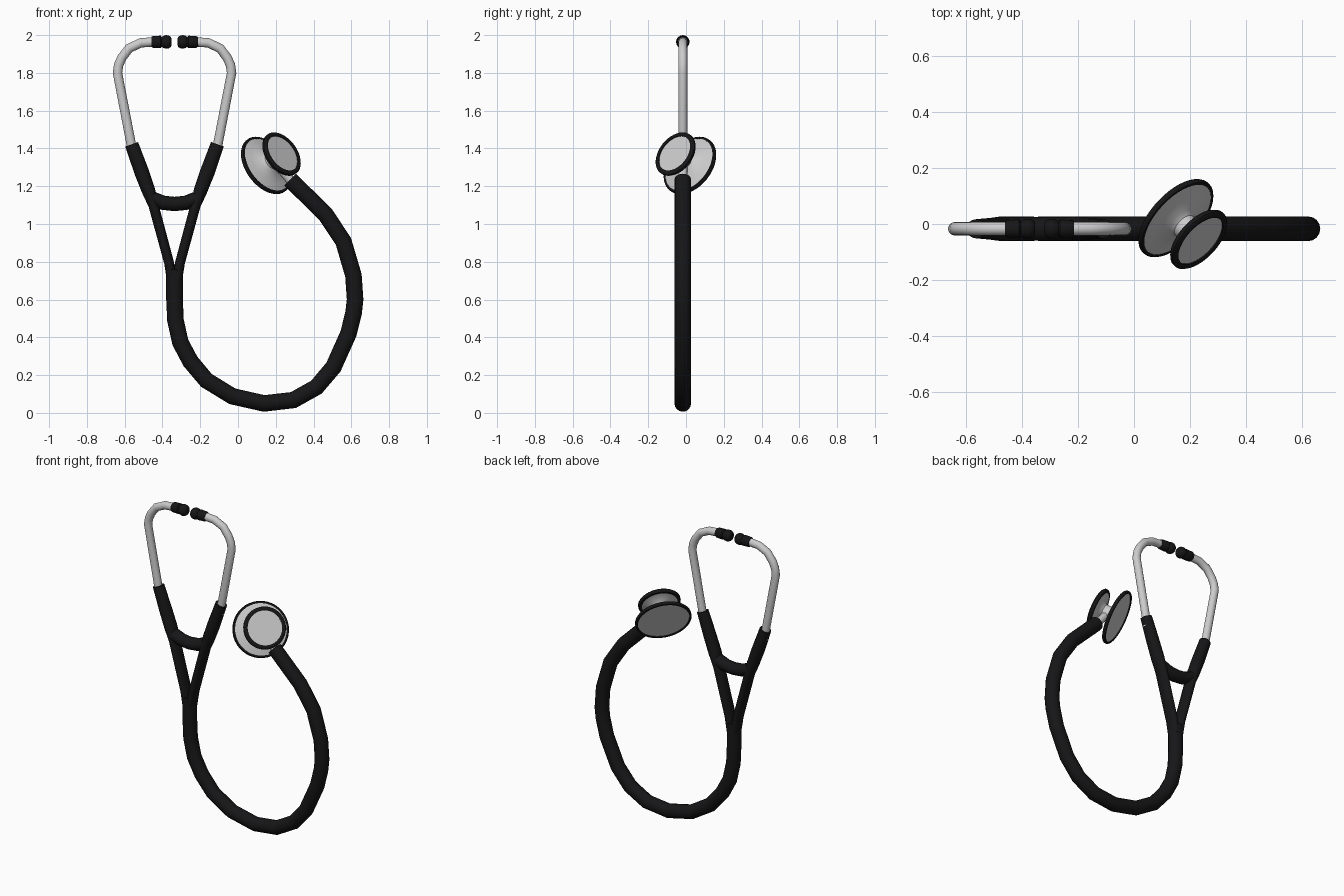
import bpy, bmesh
from math import cos, sin, pi, radians
from mathutils import Vector

if "Cube" in bpy.data.objects:
    bpy.data.objects.remove(bpy.data.objects["Cube"])

Y0 = -0.017      # plane the tubing lies in
MID = -0.336     # symmetry line of the headset

black = bpy.data.materials.new("black_rubber")
black.diffuse_color = (0.008, 0.008, 0.009, 1)
black.use_nodes = True
black.node_tree.nodes["Principled BSDF"].inputs["Base Color"].default_value = black.diffuse_color


def skin(name, rings, mat=None, closed=False, angle=40):
    """Bridge a list of point rings into a capped (or closed) surface."""
    bm = bmesh.new()
    vr = [[bm.verts.new(p) for p in r] for r in rings]
    n = len(vr[0])
    pairs = list(zip(vr, vr[1:])) + ([(vr[-1], vr[0])] if closed else [])
    for a, b in pairs:
        for i in range(n):
            j = (i + 1) % n
            bm.faces.new((a[i], a[j], b[j], b[i]))
    if not closed:
        bm.faces.new(vr[0])
        bm.faces.new(vr[-1])
    bmesh.ops.recalc_face_normals(bm, faces=bm.faces)
    me = bpy.data.meshes.new(name)
    bm.to_mesh(me)
    bm.free()
    ob = bpy.data.objects.new(name, me)
    bpy.context.collection.objects.link(ob)
    if mat:
        me.materials.append(mat)
    bpy.ops.object.select_all(action='DESELECT')
    bpy.context.view_layer.objects.active = ob
    ob.select_set(True)
    bpy.ops.object.shade_smooth_by_angle(angle=radians(angle))
    return ob


def tube(name, path, radii, mat=None, sides=16):
    """Sweep along an xz path; radii = (in-plane, depth) per point or one pair."""
    pts = [Vector((x, Y0, z)) for x, z in path]
    if not isinstance(radii, list):
        radii = [radii] * len(pts)
    rings = []
    for i, p in enumerate(pts):
        a, b = pts[max(i - 1, 0)], pts[min(i + 1, len(pts) - 1)]
        d1 = (p - a).normalized() if p != a else Vector()
        d2 = (b - p).normalized() if b != p else Vector()
        m = (d1 + d2).normalized().cross(Vector((0, 1, 0)))
        ra, rb = radii[i]
        rings.append([p + m * ra * cos(2 * pi * k / sides)
                      + Vector((0, rb * sin(2 * pi * k / sides), 0)) for k in range(sides)])
    return skin(name, rings, mat)


def lathe(name, profile, origin, axis, mat=None, closed=False, sides=40):
    """Revolve (distance along axis, radius) points around an axis."""
    q = Vector(axis).to_track_quat('Z', 'Y')
    o = Vector(origin)
    rings = [[o + q @ Vector((r * cos(2 * pi * k / sides), r * sin(2 * pi * k / sides), s))
              for k in range(sides)] for s, r in profile]
    return skin(name, rings, mat, closed)


# Main hose
tube("main_hose", [(-.336, .76), (-.336, .60), (-.331, .49), (-.305, .373), (-.252, .273),
                   (-.167, .172), (-.03, .088), (.138, .05), (.293, .068), (.415, .136),
                   (.505, .242), (.585, .42), (.612, .53), (.62, .60), (.611, .728), (.558, .908),
                   (.463, 1.051), (.276, 1.235)], (.044, .044), black)

# Headset: one side defined, mirrored across MID
arm = [(-.563, 1.422), (-.51, 1.275), (-.474, 1.177), (-.447, 1.098), (-.365, .795), (-.350, .70)]
arm_r = [(.036, .034), (.039, .039), (.036, .044), (.027, .044), (.026, .044), (.026, .042)]
metal = [(-.555, 1.36), (-.565, 1.42), (-.638, 1.80), (-.632, 1.842), (-.615, 1.88),
         (-.577, 1.930), (-.515, 1.959), (-.445, 1.964)]
tip = [(0, .026), (.008, .031), (.05, .033), (.056, .026), (.064, .032), (.078, .036),
       (.092, .034), (.103, .027), (.107, .018)]
for side, s in (("left", 1), ("right", -1)):
    flip = lambda path: [(MID + s * (x - MID), z) for x, z in path]
    tube(side + "_hose_arm", flip(arm), arm_r, black)
    tube(side + "_ear_tube", flip(metal), (.025, .024))
    lathe(side + "_ear_tip", tip, (MID - s * .123, Y0, 1.964), (s, 0, 0), black, sides=16)

# Web joining the two arms
tube("arm_bridge", [(-.455, 1.135), (-.395, 1.112), (-.336, 1.106), (-.277, 1.112), (-.217, 1.135)],
     (.038, .042), black)

# Chest piece: big disc behind, small bell in front, on one tilted axis
N = Vector((.645, -.60, .475)).normalized()
C = Vector((.19, Y0, 1.34))
lathe("chest_piece_body", [(-.068, .158), (-.055, .158), (-.045, .12), (-.032, .062), (-.018, .046),
                           (.022, .044), (.036, .058), (.048, .10), (.052, .116), (.068, .116)], C, N)
lathe("diaphragm_rim", [(-.074, .156), (-.074, .166), (-.068, .170), (-.058, .170),
                        (-.053, .166), (-.053, .156)], C, N, black, True)
lathe("bell_rim", [(.074, .104), (.077, .110), (.076, .121), (.069, .128), (.058, .128),
                   (.050, .122), (.050, .108)], C, N, black, True)
# Metal stem from the chest piece into the hose
tube("chest_piece_stem", [(.19, 1.34), (.235, 1.282), (.285, 1.222)], (.024, .024))
